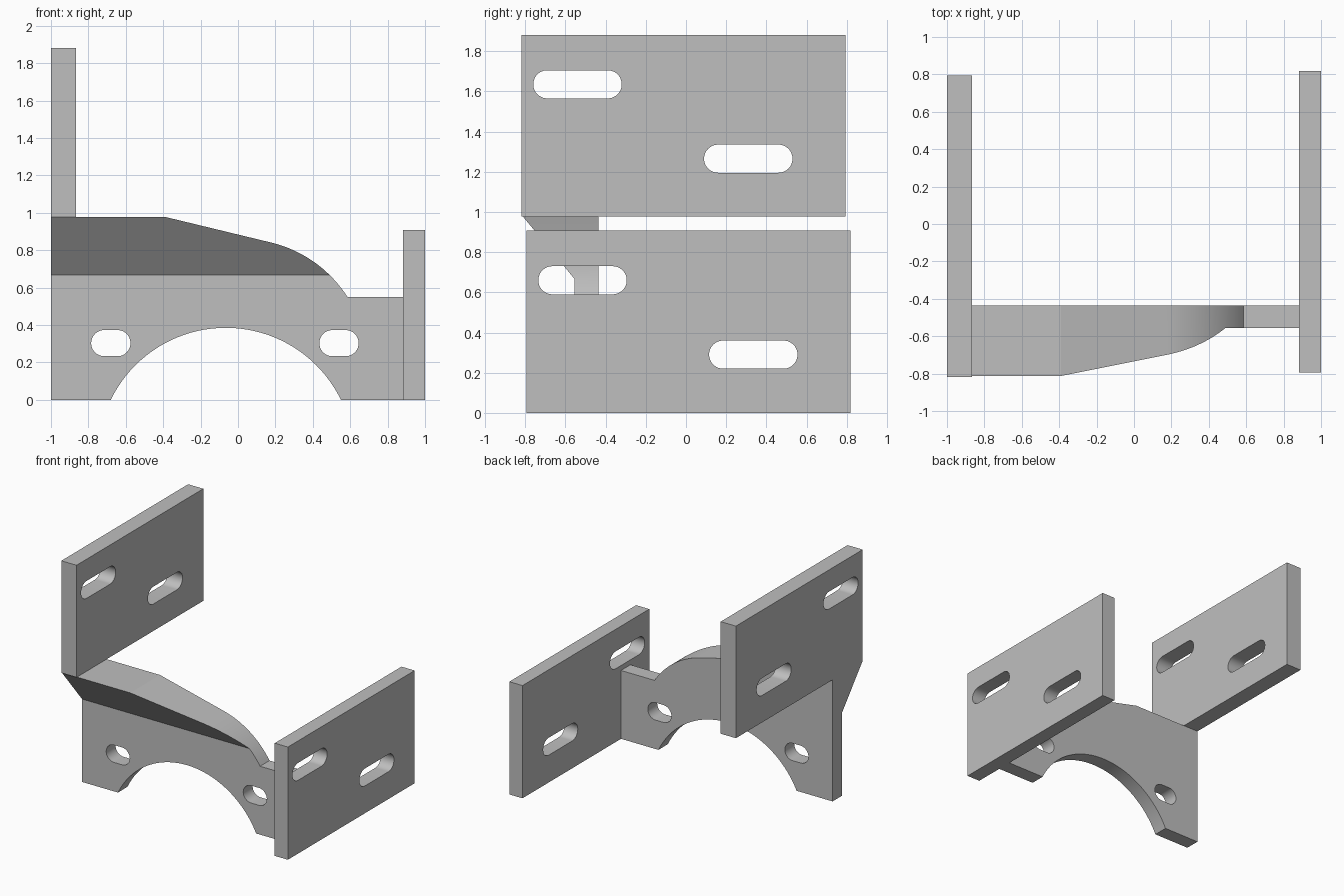
import bpy, bmesh
from math import pi, sin, cos, atan2, hypot, radians

cube = bpy.data.objects.get("Cube")
if cube:
    bpy.data.objects.remove(cube, do_unlink=True)

grey = bpy.data.materials.new("plain_grey")
grey.use_nodes = True
grey.diffuse_color = (0.52, 0.52, 0.52, 1)
for node in grey.node_tree.nodes:
    if node.type == 'BSDF_PRINCIPLED':
        node.inputs["Base Color"].default_value = grey.diffuse_color


def prism(name, points, axis, low, high):
    """Extrude a 2D profile along x (profile is y, z) or y (profile is x, z)."""
    def place(p, d):
        return (d, p[0], p[1]) if axis == 'x' else (p[0], d, p[1])
    bm = bmesh.new()
    face = bm.faces.new([bm.verts.new(place(p, low)) for p in points])
    out = bmesh.ops.extrude_face_region(bm, geom=[face])
    shift = place((0, 0), high - low)
    bmesh.ops.translate(bm, vec=shift,
                        verts=[g for g in out["geom"] if isinstance(g, bmesh.types.BMVert)])
    bmesh.ops.recalc_face_normals(bm, faces=bm.faces)
    mesh = bpy.data.meshes.new(name)
    bm.to_mesh(mesh)
    bm.free()
    mesh.materials.append(grey)
    obj = bpy.data.objects.new(name, mesh)
    bpy.context.collection.objects.link(obj)
    return obj


def arc(cx, cz, r, start, end, steps):
    angles = [start + (end - start) * i / steps for i in range(steps + 1)]
    return [(cx + r * cos(a), cz + r * sin(a)) for a in angles]


def rect(a0, a1, z0, z1):
    return [(a0, z0), (a1, z0), (a1, z1), (a0, z1)]


def slot(a, z, length, r=0.07):
    """Outline of a round-ended horizontal slot."""
    half = length / 2 - r
    return (arc(a + half, z, r, -pi / 2, pi / 2, 24)
            + arc(a - half, z, r, pi / 2, 3 * pi / 2, 24))


def combine(obj, tool, operation):
    """Apply a boolean and discard the tool."""
    tool.hide_render = True
    mod = obj.modifiers.new("shape", 'BOOLEAN')
    mod.operation, mod.object, mod.solver = operation, tool, 'EXACT'
    bpy.context.view_layer.update()
    graph = bpy.context.evaluated_depsgraph_get()
    mesh = bpy.data.meshes.new_from_object(obj.evaluated_get(graph))
    obj.modifiers.clear()
    obj.data = mesh
    bpy.data.objects.remove(tool, do_unlink=True)


def finish(obj):
    bpy.ops.object.select_all(action='DESELECT')
    obj.select_set(True)
    bpy.context.view_layer.objects.active = obj
    bpy.ops.object.shade_smooth_by_angle(angle=radians(10))


# Web: thin wall with a forward-sloping upper flange
web = prism("arched_web",
            [(-0.435, -0.1), (-0.555, -0.1), (-0.555, 0.667), (-0.814, 0.98),
             (-0.814, 1.1), (-0.435, 1.1)], 'x', -1.1, 1.0)

# Front outline: arch below, straight slope and rounded shoulder above
arch_x, arch_z, arch_r = -0.065, -0.299, 0.684
foot = atan2(-arch_z, 0.615)
arch = arc(arch_x, arch_z, arch_r, pi - foot, foot, 40)
sx, sz, sr = 0.02, 0.189, 0.6705
shoulder = arc(sx, sz, sr, atan2(0.55 - sz, 0.585 - sx), atan2(0.84 - sz, 0.18 - sx), 20)
outline = prism("web_outline",
                [(-1, 0)] + arch + [(0.885, 0), (0.885, 0.55)]
                + shoulder + [(-0.39, 0.978), (-1, 0.978)], 'y', -1.2, 0.2)
combine(web, outline, 'INTERSECT')
for x in (-0.68, 0.54):
    combine(web, prism("slot_cutter", slot(x, 0.303, 0.21), 'y', -1, 0), 'DIFFERENCE')
finish(web)

# Side plates, each with two staggered slots
plates = [
    ("upper_right_plate", -1.0, -0.865, rect(-0.818, 0.794, 0.978, 1.88),
     [(-0.54, 1.635), (0.31, 1.265)]),
    ("lower_left_plate", 0.883, 1.0, rect(-0.794, 0.818, 0, 0.907),
     [(-0.515, 0.66), (0.335, 0.29)]),
]
for name, x0, x1, profile, slots in plates:
    plate = prism(name, profile, 'x', x0, x1)
    for y, z in slots:
        combine(plate, prism("slot_cutter", slot(y, z, 0.44), 'x', x0 - 0.1, x1 + 0.1),
                'DIFFERENCE')
    finish(plate)
